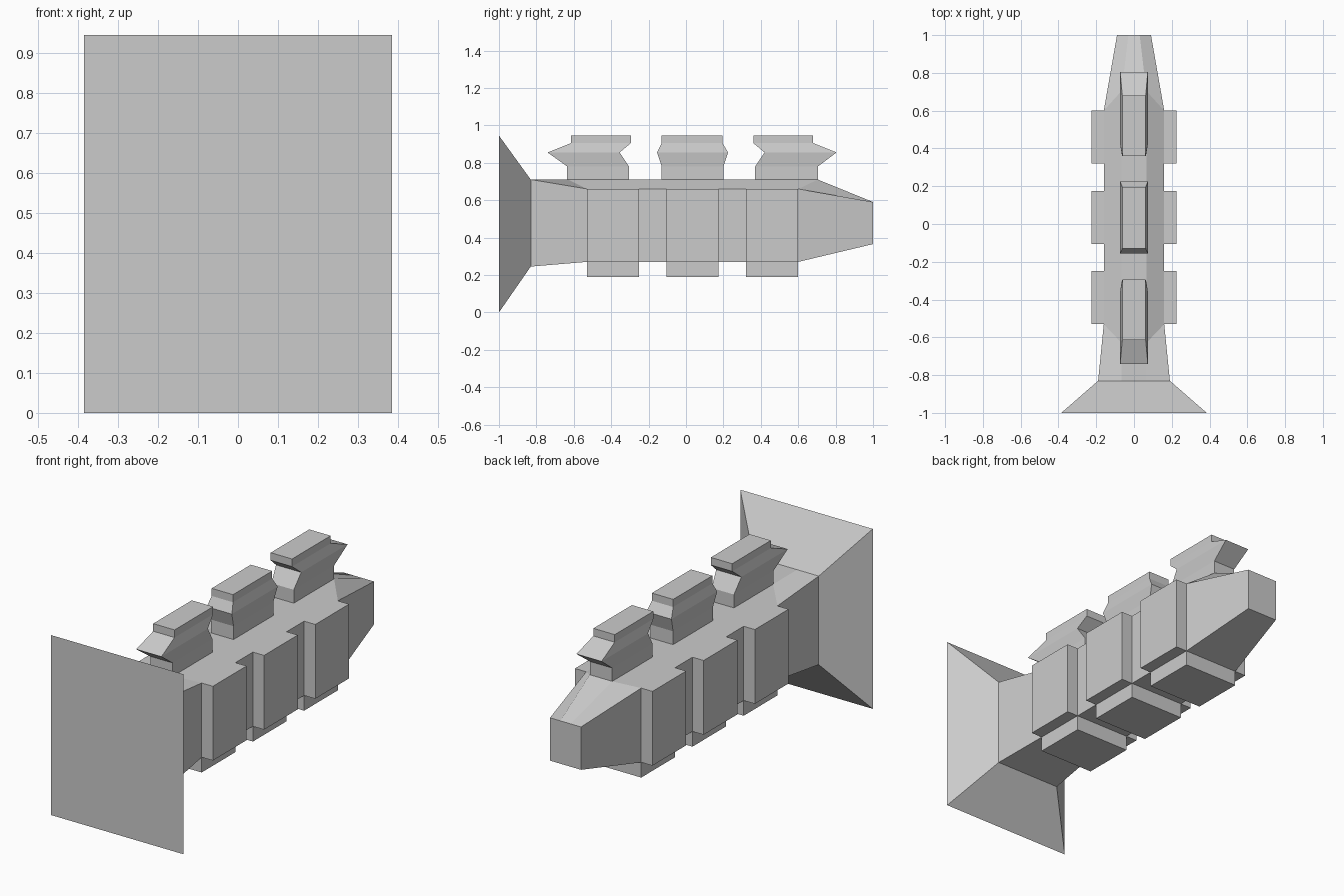
import bpy, bmesh

if "Cube" in bpy.data.objects:
    bpy.data.objects.remove(bpy.data.objects["Cube"])


def loft(name, rings):
    """Skin a list of equal-length point rings and cap both ends."""
    bm = bmesh.new()
    vs = [[bm.verts.new(p) for p in ring] for ring in rings]
    n = len(vs[0])
    for a, b in zip(vs, vs[1:]):
        for i in range(n):
            j = (i + 1) % n
            bm.faces.new((a[i], a[j], b[j], b[i]))
    bm.faces.new(vs[0])
    bm.faces.new(vs[-1])
    bmesh.ops.recalc_face_normals(bm, faces=bm.faces)
    mesh = bpy.data.meshes.new(name)
    bm.to_mesh(mesh)
    bm.free()
    obj = bpy.data.objects.new(name, mesh)
    bpy.context.collection.objects.link(obj)
    return obj


def rect(x0, x1, y0, y1, z):
    return [(x0, y0, z), (x1, y0, z), (x1, y1, z), (x0, y1, z)]


def box(name, x, y, z):
    return loft(name, [rect(*x, *y, z[0]), rect(*x, *y, z[1])])


# Body with flared end plate, raised centre strip and tapered nose
# side y, half width, bottom z, shoulder z, strip y, strip half width, strip z
sections = [
    (-1.00, 0.385, 0.00, 0.945, -1.00, 0.130, 0.945),
    (-0.83, 0.190, 0.245, 0.71, -0.83, 0.065, 0.71),
    (-0.53, 0.160, 0.27, 0.66, -0.63, 0.065, 0.71),
    (0.60, 0.160, 0.27, 0.66, 0.705, 0.065, 0.71),
    (1.00, 0.090, 0.365, 0.59, 1.00, 0.030, 0.59),
]
loft("body", [[(-w, y, zb), (w, y, zb), (w, y, zs), (c, yc, zc), (-c, yc, zc), (-w, y, zs)]
              for y, w, zb, zs, yc, c, zc in sections])

# Side and underside blocks
for i, y0 in enumerate((-0.53, -0.105, 0.32), 1):
    y = (y0, y0 + 0.28)
    side = box(f"side_block_{i}", (0.10, 0.225), y, (0.27, 0.66))
    side.modifiers.new("mirror", 'MIRROR')
    box(f"bottom_block_{i}", (-0.16, 0.16), y, (0.19, 0.28))

# Top fins: y ranges of the base, bulge and cap
fins = [
    ((-0.635, -0.305), (-0.74, -0.355), (-0.615, -0.295)),
    ((-0.13, 0.20), (-0.155, 0.225), (-0.13, 0.195)),
    ((0.37, 0.705), (0.42, 0.805), (0.36, 0.68)),
]
for i, (base, bulge, cap) in enumerate(fins, 1):
    levels = [(0.065, base, 0.70), (0.065, base, 0.78), (0.073, bulge, 0.855),
              (0.062, cap, 0.905), (0.062, cap, 0.945)]
    loft(f"top_fin_{i}", [rect(-w, w, *y, z) for w, y, z in levels])
